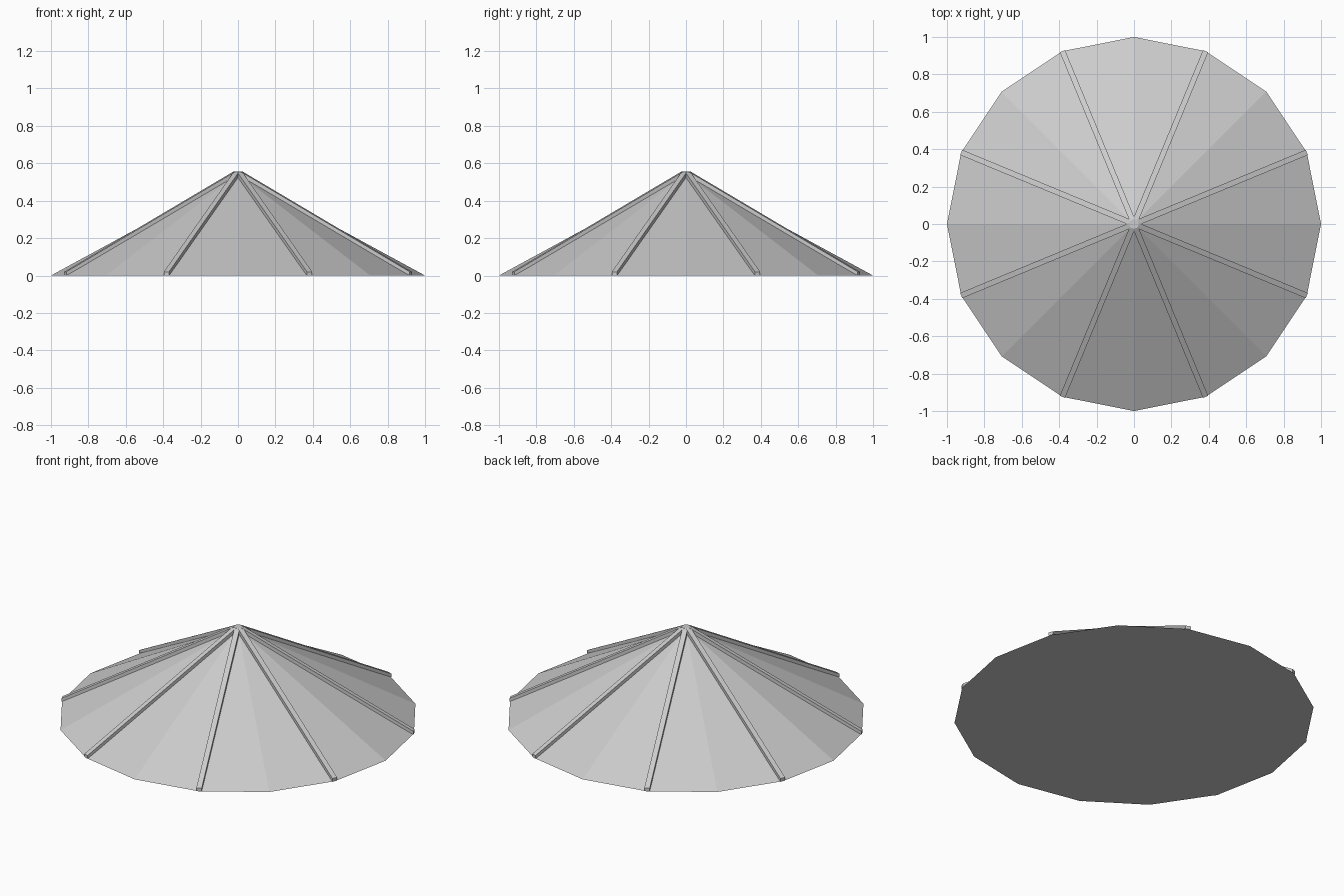
import bpy, bmesh, math
from mathutils import Matrix

if "Cube" in bpy.data.objects:
    bpy.data.objects.remove(bpy.data.objects["Cube"])

SIDES, HEIGHT = 16, 0.545
RIB_W = 0.03

# Sixteen-sided canopy with a closed underside, one corner on the x axis
bm = bmesh.new()
apex = bm.verts.new((0, 0, HEIGHT))
rim = [bm.verts.new((math.cos(a), math.sin(a), 0))
       for a in (i * math.tau / SIDES for i in range(SIDES))]
for i in range(SIDES):
    bm.faces.new((rim[i], rim[(i + 1) % SIDES], apex))
bm.faces.new(rim[::-1])
mesh = bpy.data.meshes.new("canopy")
bm.to_mesh(mesh)
bm.free()
bpy.context.collection.objects.link(bpy.data.objects.new("canopy", mesh))


# Rib: side profile (radius, height) extruded to the rib width
def make_rib(name, angle):
    profile = [(0, HEIGHT - 0.02), (1.0, 0), (1.0, 0.02),
               (0.022, 0.555), (0, 0.555)]
    bm = bmesh.new()
    face = bm.faces.new([bm.verts.new((r, -RIB_W / 2, z)) for r, z in profile])
    ext = bmesh.ops.extrude_face_region(bm, geom=[face])
    moved = [g for g in ext["geom"] if isinstance(g, bmesh.types.BMVert)]
    bmesh.ops.translate(bm, verts=moved, vec=(0, RIB_W, 0))
    bmesh.ops.recalc_face_normals(bm, faces=bm.faces)
    bm.transform(Matrix.Rotation(angle, 4, "Z"))
    mesh = bpy.data.meshes.new(name)
    bm.to_mesh(mesh)
    bm.free()
    bpy.context.collection.objects.link(bpy.data.objects.new(name, mesh))


# Eight ribs along every second corner
for i in range(8):
    make_rib(f"rib_{i + 1}", math.tau * (2 * i + 1) / SIDES)
